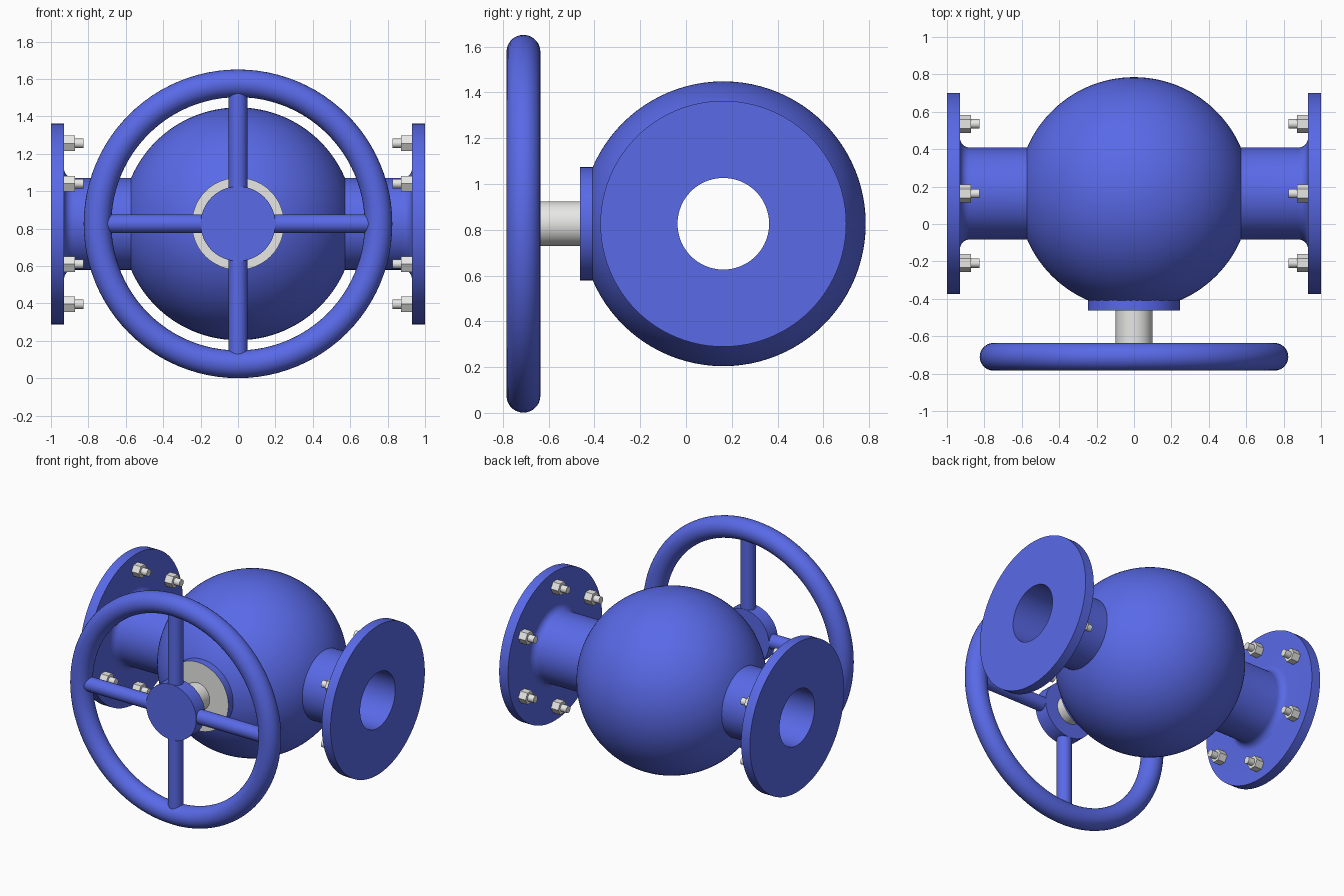
import bpy, bmesh, math
from mathutils import Matrix, Vector

if "Cube" in bpy.data.objects:
    bpy.data.objects.remove(bpy.data.objects["Cube"])

CY, CZ = 0.163, 0.826      # pipe axis position
WHEEL_Y = -0.71            # plane of the handwheel


def material(name, rgb):
    m = bpy.data.materials.new(name)
    m.diffuse_color = (*rgb, 1)
    m.use_nodes = True
    m.node_tree.nodes["Principled BSDF"].inputs["Base Color"].default_value = m.diffuse_color
    return m


BLUE = material("valve blue", (0.10, 0.143, 0.8))
GREY = material("bare steel", (0.8, 0.8, 0.79))


def finish(name, bm, *mats):
    bmesh.ops.recalc_face_normals(bm, faces=bm.faces)
    me = bpy.data.meshes.new(name)
    bm.to_mesh(me)
    bm.free()
    ob = bpy.data.objects.new(name, me)
    bpy.context.collection.objects.link(ob)
    for m in mats:
        me.materials.append(m)
    bpy.ops.object.select_all(action='DESELECT')
    ob.select_set(True)
    bpy.context.view_layer.objects.active = ob
    bpy.ops.object.shade_smooth_by_angle(angle=math.radians(32))
    return ob


def add_rod(bm, a, b, r, sides=48, roll=0.0):
    """Capped cylinder or prism from point a to point b."""
    a, b = Vector(a), Vector(b)
    d = b - a
    m = (Matrix.Translation((a + b) / 2) @ d.to_track_quat('Z', 'Y').to_matrix().to_4x4()
         @ Matrix.Rotation(roll, 4, 'Z'))
    bmesh.ops.create_cone(bm, cap_ends=True, segments=sides, radius1=r, radius2=r,
                          depth=d.length, matrix=m)


def rod(name, a, b, r, *mats):
    bm = bmesh.new()
    add_rod(bm, a, b, r)
    return finish(name, bm, *mats)


def lathe(name, profile, axis, center, mat, steps=96):
    """Revolve a closed (along, radius) profile around the x or y axis."""
    bm = bmesh.new()
    rings = []
    for i in range(steps):
        t = 2 * math.pi * i / steps
        ring = []
        for h, r in profile:
            u, w = r * math.cos(t), r * math.sin(t)
            p = Vector((h, u, w)) if axis == 'X' else Vector((u, h, w))
            ring.append(bm.verts.new(p + Vector(center)))
        rings.append(ring)
    n = len(profile)
    for i in range(steps):
        p, q = rings[i], rings[(i + 1) % steps]
        for j in range(n):
            k = (j + 1) % n
            bm.faces.new((p[j], p[k], q[k], q[j]))
    return finish(name, bm, mat)


# Body: bore, flanges, filleted pipes and ball as one revolved profile
BALL, PIPE, BORE, FLANGE, FIL = 0.622, 0.246, 0.2, 0.537, 0.05
half = [(1.0, BORE), (1.0, FLANGE), (0.93, FLANGE)]
for i in range(9):
    t = math.pi / 2 * i / 8
    half.append((0.93 - FIL + FIL * math.cos(t), PIPE + FIL - FIL * math.sin(t)))
start = math.asin(PIPE / BALL)
for i in range(33):
    t = start + (math.pi / 2 - start) * i / 32
    half.append((BALL * math.cos(t), BALL * math.sin(t)))
profile = half + [(-x, r) for x, r in reversed(half[:-1])]
lathe("valve_body", profile, 'X', (0, CY, CZ), BLUE)

# Bonnet collar with a bare steel front face
collar = rod("bonnet_collar", (0, -0.2, CZ), (0, -0.462, CZ), 0.247, BLUE, GREY)
for f in collar.data.polygons:
    if f.normal.y < -0.9:
        f.material_index = 1

# Stem
rod("stem", (0, -0.45, CZ), (0, -0.67, CZ), 0.098, GREY)

# Handwheel: rim, hub and four spokes
R, r = 0.751, 0.074
rim = [(r * math.sin(2 * math.pi * i / 28), R + r * math.cos(2 * math.pi * i / 28))
       for i in range(28)]
lathe("handwheel_rim", rim, 'Y', (0, WHEEL_Y, CZ), BLUE)
rod("handwheel_hub", (0, WHEEL_Y + 0.05, CZ), (0, WHEEL_Y - 0.051, CZ), 0.2, BLUE)
for i, name in enumerate(("right", "top", "left", "bottom")):
    c, s = round(math.cos(i * math.pi / 2)), round(math.sin(i * math.pi / 2))
    rod("spoke_" + name, (0.15 * c, WHEEL_Y, CZ + 0.15 * s),
        (0.73 * c, WHEEL_Y, CZ + 0.73 * s), 0.05, BLUE)

# Six nuts and studs on the inner face of each flange
for side, name in ((-1, "left"), (1, "right")):
    bm = bmesh.new()
    for i in range(6):
        t = i * math.pi / 3
        y, z = CY + 0.43 * math.sin(t), CZ + 0.43 * math.cos(t)
        # roll chosen so that nut corners point up and down
        d = Vector((-side, 0, 0)).to_track_quat('Z', 'Y')
        up = d.inverted() @ Vector((0, 0, 1))
        roll = math.atan2(up.y, up.x)
        add_rod(bm, (side * 0.935, y, z), (side * 0.872, y, z), 0.048, 6, roll)
        add_rod(bm, (side * 0.9, y, z), (side * 0.825, y, z), 0.025, 20)
    finish("flange_bolts_" + name, bm, GREY)
